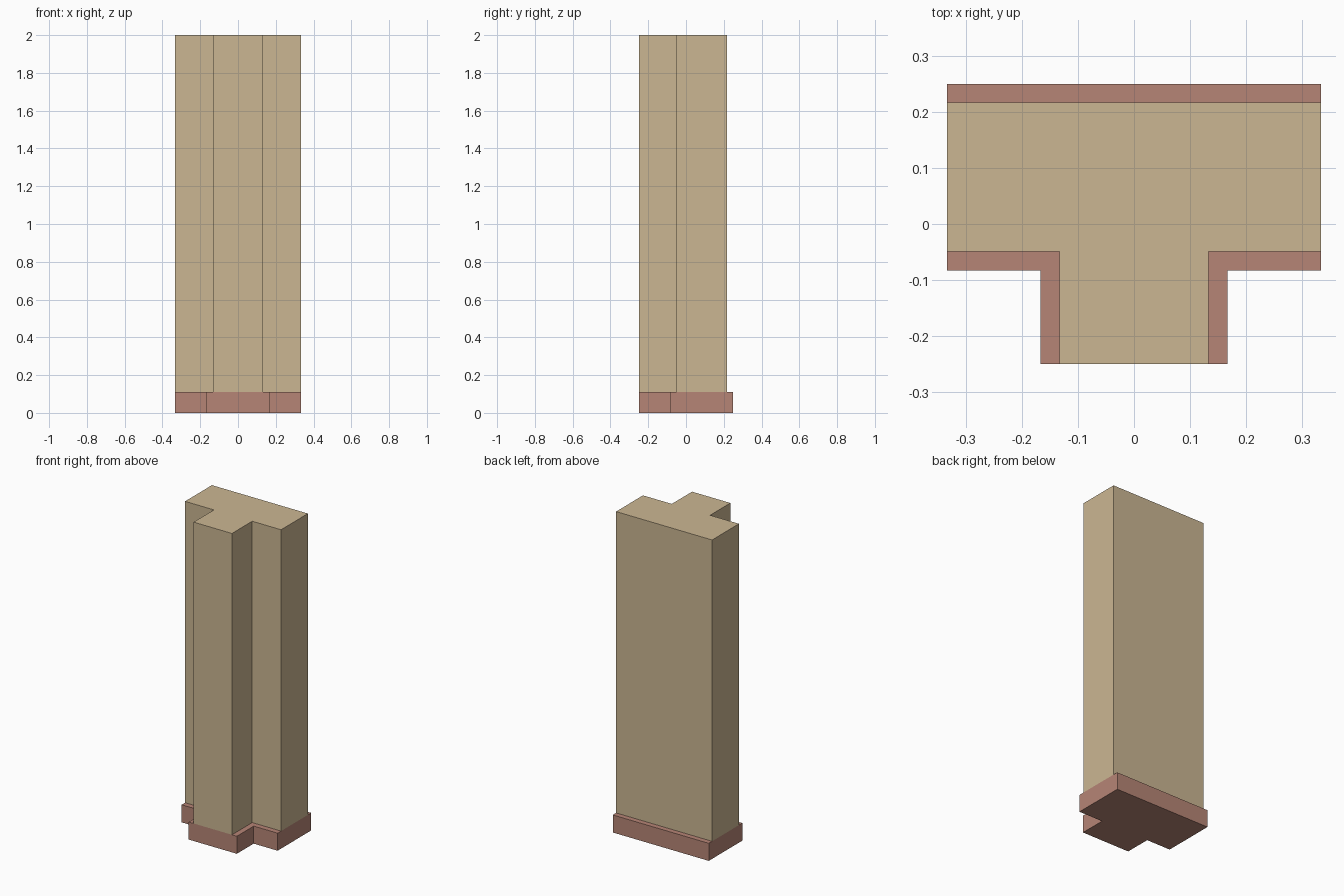
import bpy
import bmesh

if "Cube" in bpy.data.objects:
    bpy.data.objects.remove(bpy.data.objects["Cube"])


def material(name, color):
    mat = bpy.data.materials.new(name)
    mat.diffuse_color = (*color, 1.0)
    mat.use_nodes = True
    mat.node_tree.nodes["Principled BSDF"].inputs["Base Color"].default_value = mat.diffuse_color
    return mat


def t_prism(name, half_bar, half_stem, front, shoulder, back, z0, z1, mat):
    """Extrude a T-shaped plan, mirrored about x = 0, from z0 to z1."""
    right = [(half_stem, front), (half_stem, shoulder),
             (half_bar, shoulder), (half_bar, back)]
    outline = right + [(-x, y) for x, y in reversed(right)]
    bm = bmesh.new()
    face = bm.faces.new([bm.verts.new((x, y, z0)) for x, y in outline])
    top = bmesh.ops.extrude_face_region(bm, geom=[face], use_keep_orig=True)
    verts = [g for g in top["geom"] if isinstance(g, bmesh.types.BMVert)]
    bmesh.ops.translate(bm, verts=verts, vec=(0, 0, z1 - z0))
    bmesh.ops.recalc_face_normals(bm, faces=bm.faces[:])
    mesh = bpy.data.meshes.new(name)
    bm.to_mesh(mesh)
    bm.free()
    mesh.materials.append(mat)
    obj = bpy.data.objects.new(name, mesh)
    bpy.context.collection.objects.link(obj)
    return obj


plaster = material("plaster", (0.60, 0.47, 0.29))
skirting = material("skirting", (0.47, 0.235, 0.18))

# Wider skirting at the foot; wall ends stay flush with it
t_prism("skirting_base", 0.333, 0.167, -0.25, -0.083, 0.25, 0.0, 0.11, skirting)
# T-junction wall standing on the skirting
t_prism("wall_junction", 0.333, 0.133, -0.25, -0.049, 0.217, 0.11, 2.0, plaster)
